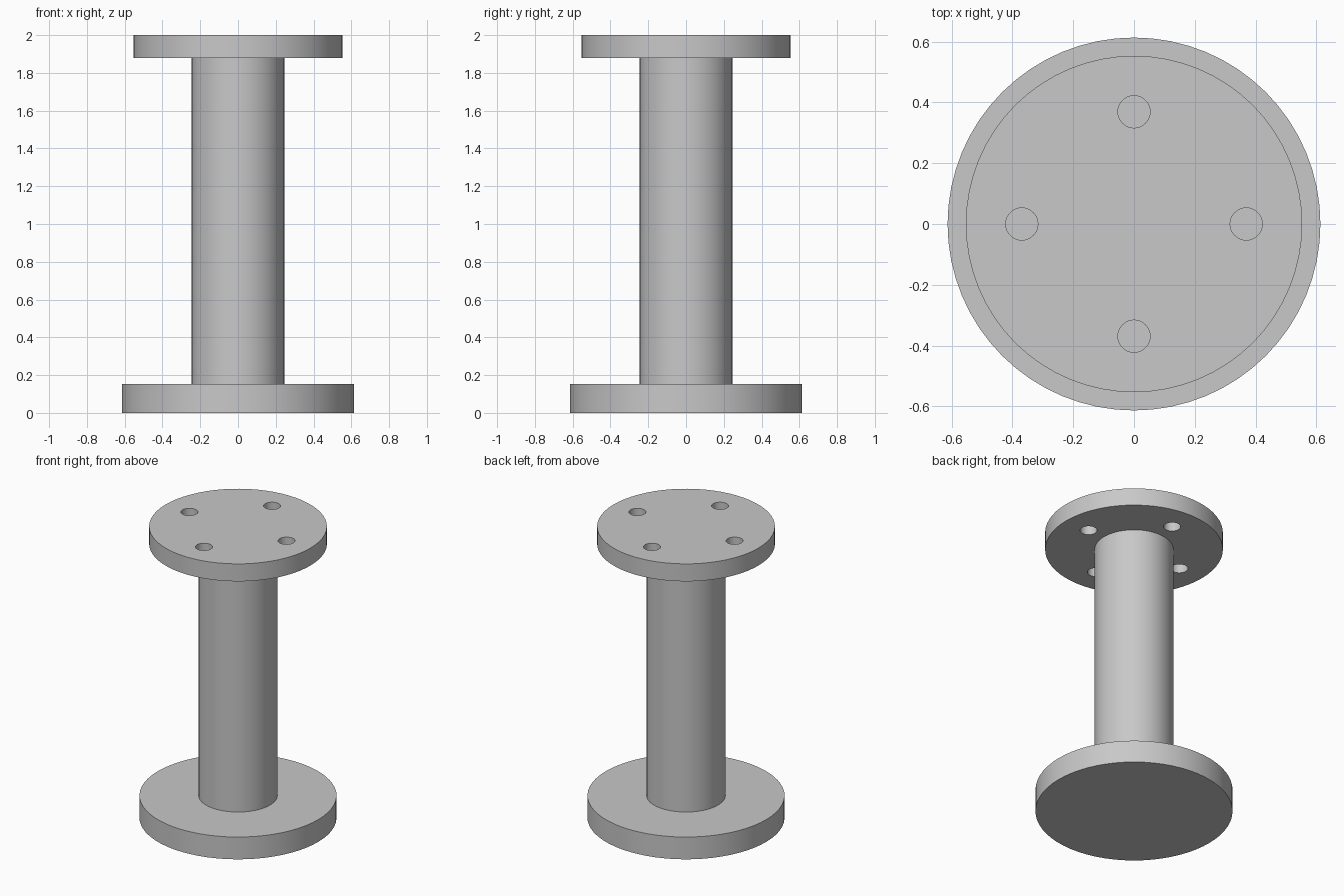
import bpy, math

if "Cube" in bpy.data.objects:
    bpy.data.objects.remove(bpy.data.objects["Cube"])

steel = bpy.data.materials.new("steel_grey")
steel.diffuse_color = (0.58, 0.58, 0.58, 1.0)
steel.use_nodes = True
steel.node_tree.nodes["Principled BSDF"].inputs["Base Color"].default_value = steel.diffuse_color


def cylinder(name, radius, z0, z1, x=0.0, y=0.0, sides=64):
    bpy.ops.mesh.primitive_cylinder_add(
        vertices=sides, radius=radius, depth=z1 - z0, location=(x, y, (z0 + z1) / 2))
    ob = bpy.context.object
    ob.name = name
    ob.data.materials.append(steel)
    return ob


def smooth(ob):
    bpy.ops.object.select_all(action='DESELECT')
    ob.select_set(True)
    bpy.context.view_layer.objects.active = ob
    bpy.ops.object.shade_smooth_by_angle(angle=math.radians(30))


# Wide solid base, round column and top flange
base = cylinder("base_plate", 0.613, 0.0, 0.153)
column = cylinder("column", 0.245, 0.153, 1.88)
flange = cylinder("top_flange", 0.553, 1.88, 2.0)

# Four bolt holes drilled through the flange
for i in range(4):
    a = i * math.pi / 2
    drill = cylinder("hole_cutter", 0.053, 1.8, 2.1,
                     0.369 * math.cos(a), 0.369 * math.sin(a), 32)
    drill.hide_render = True
    cut = flange.modifiers.new("bolt_hole", 'BOOLEAN')
    cut.operation = 'DIFFERENCE'
    cut.solver = 'EXACT'
    cut.object = drill
    bpy.context.view_layer.objects.active = flange
    bpy.ops.object.modifier_apply(modifier=cut.name)
    bpy.data.objects.remove(drill)

for part in (base, column, flange):
    smooth(part)
